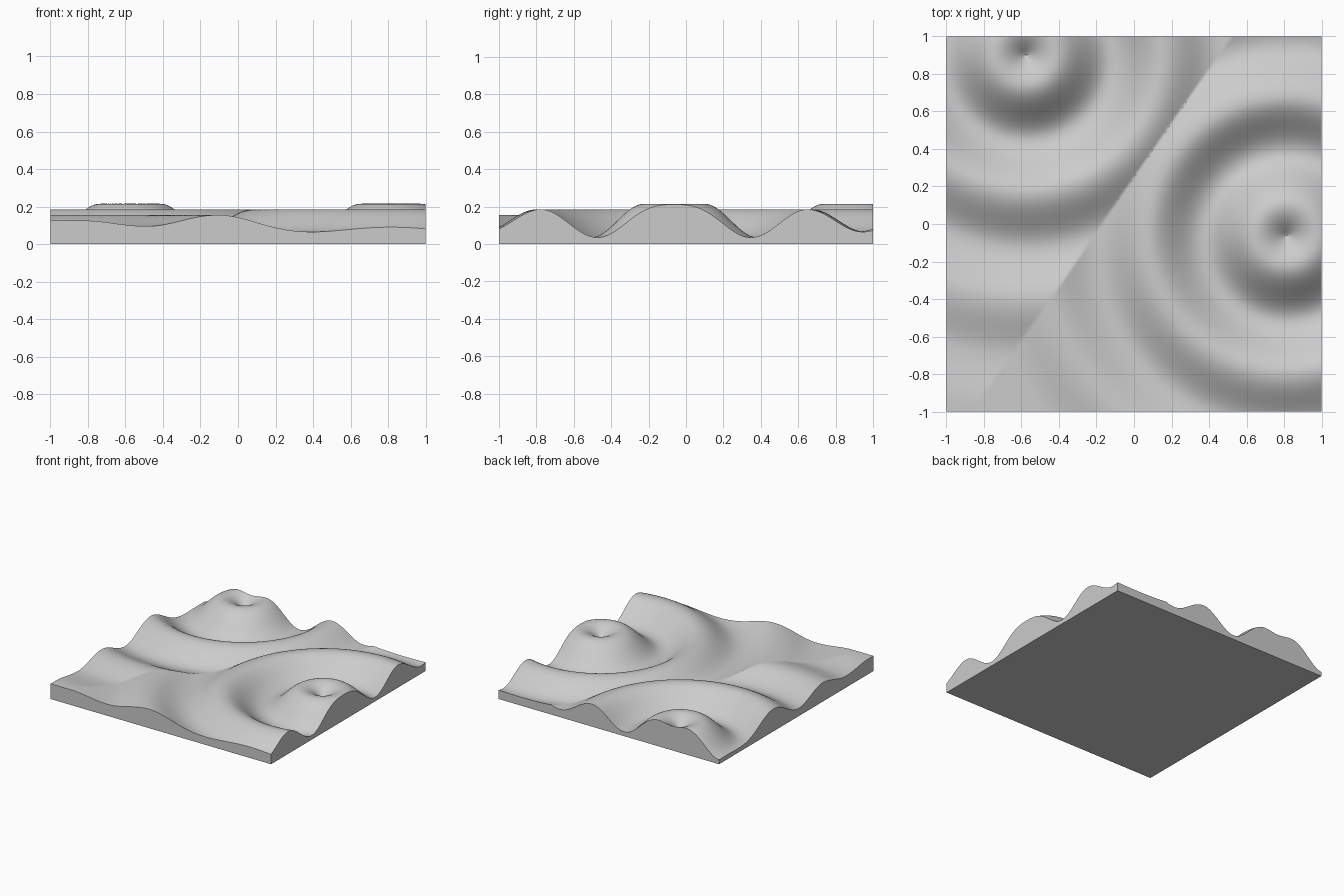
import bpy
import bmesh
import math

cube = bpy.data.objects.get("Cube")
if cube:
    bpy.data.objects.remove(cube, do_unlink=True)

# Ripple settings: two drop points, each surrounded by fading rings
CENTRES = [(-0.575, 0.90), (0.815, -0.063)]
LEVEL = 0.125
FIRST_CREST = 0.16
HALF_WAVE = 0.288
SWINGS = [0.09, -0.09, 0.06, -0.06, 0.03, -0.03, 0.0]
CELLS = 200


def ripple(r):
    """Height of the surface at distance r from the nearest drop point."""
    if r < FIRST_CREST:
        return LEVEL + SWINGS[0] * math.sin(math.pi / 2 * r / FIRST_CREST)
    step, t = divmod((r - FIRST_CREST) / HALF_WAVE, 1)
    i = int(step)
    if i >= len(SWINGS) - 1:
        return LEVEL
    blend = (1 - math.cos(math.pi * t)) / 2
    return LEVEL + SWINGS[i] + (SWINGS[i + 1] - SWINGS[i]) * blend


# Wavy top surface
bm = bmesh.new()
bmesh.ops.create_grid(bm, x_segments=CELLS, y_segments=CELLS, size=1)
for v in bm.verts:
    v.co.z = ripple(min(math.dist(v.co.xy, c) for c in CENTRES))

# Straight side walls down to a flat underside
rim = [e for e in bm.edges if e.is_boundary]
walls = bmesh.ops.extrude_edge_only(bm, edges=rim)["geom"]
for v in walls:
    if isinstance(v, bmesh.types.BMVert):
        v.co.z = 0
bottom_rim = [e for e in walls if isinstance(e, bmesh.types.BMEdge) and e.is_boundary]
bmesh.ops.contextual_create(bm, geom=bottom_rim)
bmesh.ops.recalc_face_normals(bm, faces=bm.faces)

mesh = bpy.data.meshes.new("rippled_panel")
bm.to_mesh(mesh)
bm.free()
panel = bpy.data.objects.new("rippled_panel", mesh)
bpy.context.collection.objects.link(panel)

# Plain grey finish
grey = bpy.data.materials.new("light_grey")
grey.use_nodes = True
colour = (0.6, 0.6, 0.6, 1)
grey.diffuse_color = colour
grey.node_tree.nodes["Principled BSDF"].inputs["Base Color"].default_value = colour
mesh.materials.append(grey)

# Smooth waves with crisp outer edges
bpy.context.view_layer.objects.active = panel
panel.select_set(True)
bpy.ops.object.shade_smooth_by_angle(angle=math.radians(35))
